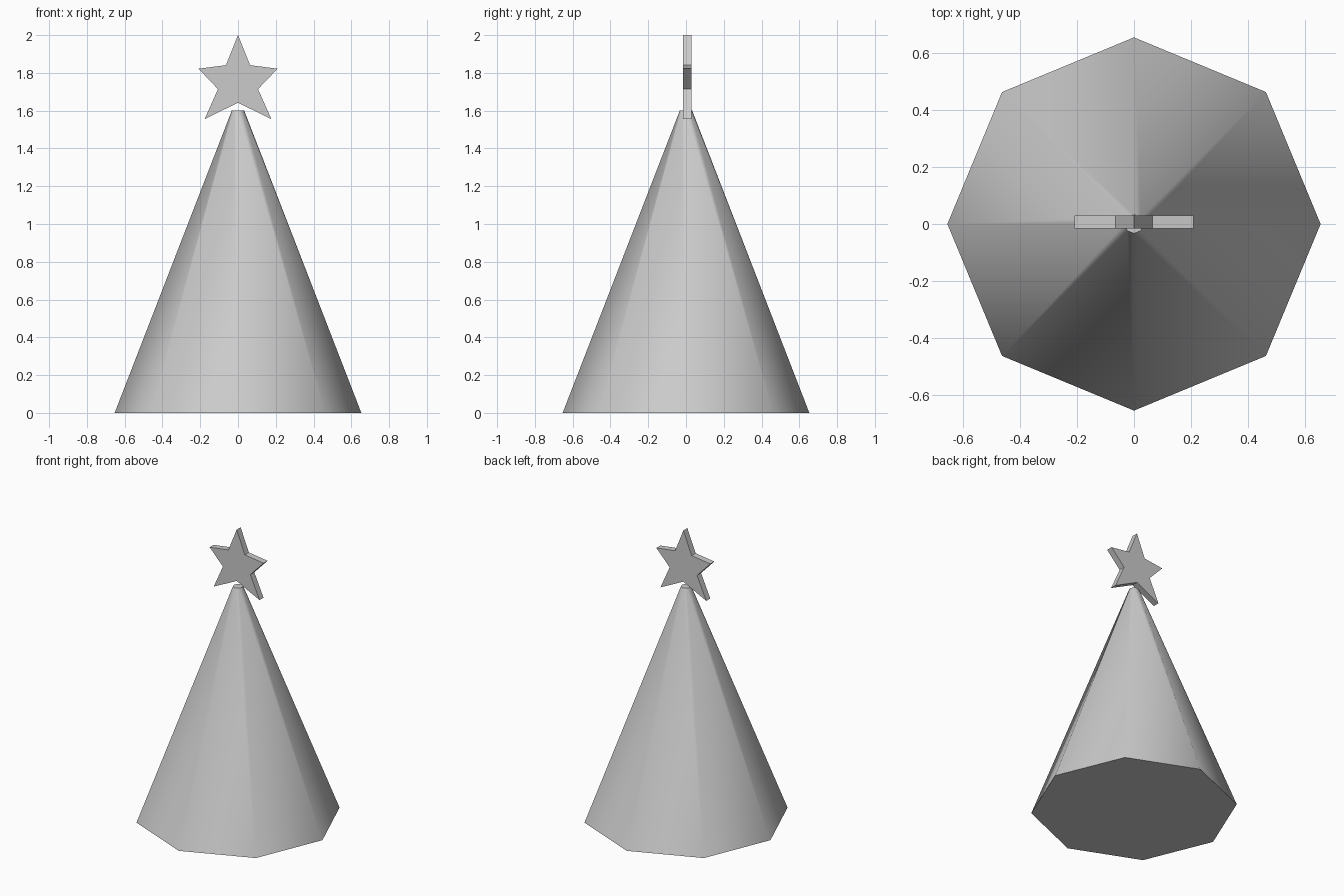
import bpy
import bmesh
import math

cube = bpy.data.objects.get("Cube")
if cube:
    bpy.data.objects.remove(cube, do_unlink=True)

# One plain grey for the whole model
grey = bpy.data.materials.new("light_grey")
grey.use_nodes = True
colour = (0.6, 0.6, 0.6, 1.0)
grey.diffuse_color = colour
grey.node_tree.nodes["Principled BSDF"].inputs["Base Color"].default_value = colour

# Tree: smooth-shaded eight-sided cone with a small flat tip, corners on the axes
HEIGHT = 1.6
bpy.ops.mesh.primitive_cone_add(vertices=8, radius1=0.653, radius2=0.033,
                                depth=HEIGHT, location=(0, 0, HEIGHT / 2))
tree = bpy.context.object
tree.name = "tree_cone"
tree.data.materials.append(grey)
bpy.ops.object.shade_smooth_by_angle(angle=math.radians(60))

# Star: half outline from top point to bottom notch, mirrored and extruded
half = [(0, 2.0), (0.064, 1.841), (0.209, 1.822),
        (0.106, 1.714), (0.177, 1.555), (0, 1.642)]
outline = half + [(-x, z) for x, z in reversed(half[1:-1])]
FRONT, BACK = -0.015, 0.029

bm = bmesh.new()
face = bm.faces.new([bm.verts.new((x, FRONT, z)) for x, z in outline])
extruded = bmesh.ops.extrude_face_region(bm, geom=[face], use_keep_orig=True)
moved = [v for v in extruded["geom"] if isinstance(v, bmesh.types.BMVert)]
bmesh.ops.translate(bm, verts=moved, vec=(0, BACK - FRONT, 0))
bmesh.ops.recalc_face_normals(bm, faces=bm.faces)
mesh = bpy.data.meshes.new("star_topper")
bm.to_mesh(mesh)
bm.free()
mesh.materials.append(grey)
star = bpy.data.objects.new("star_topper", mesh)
bpy.context.collection.objects.link(star)
